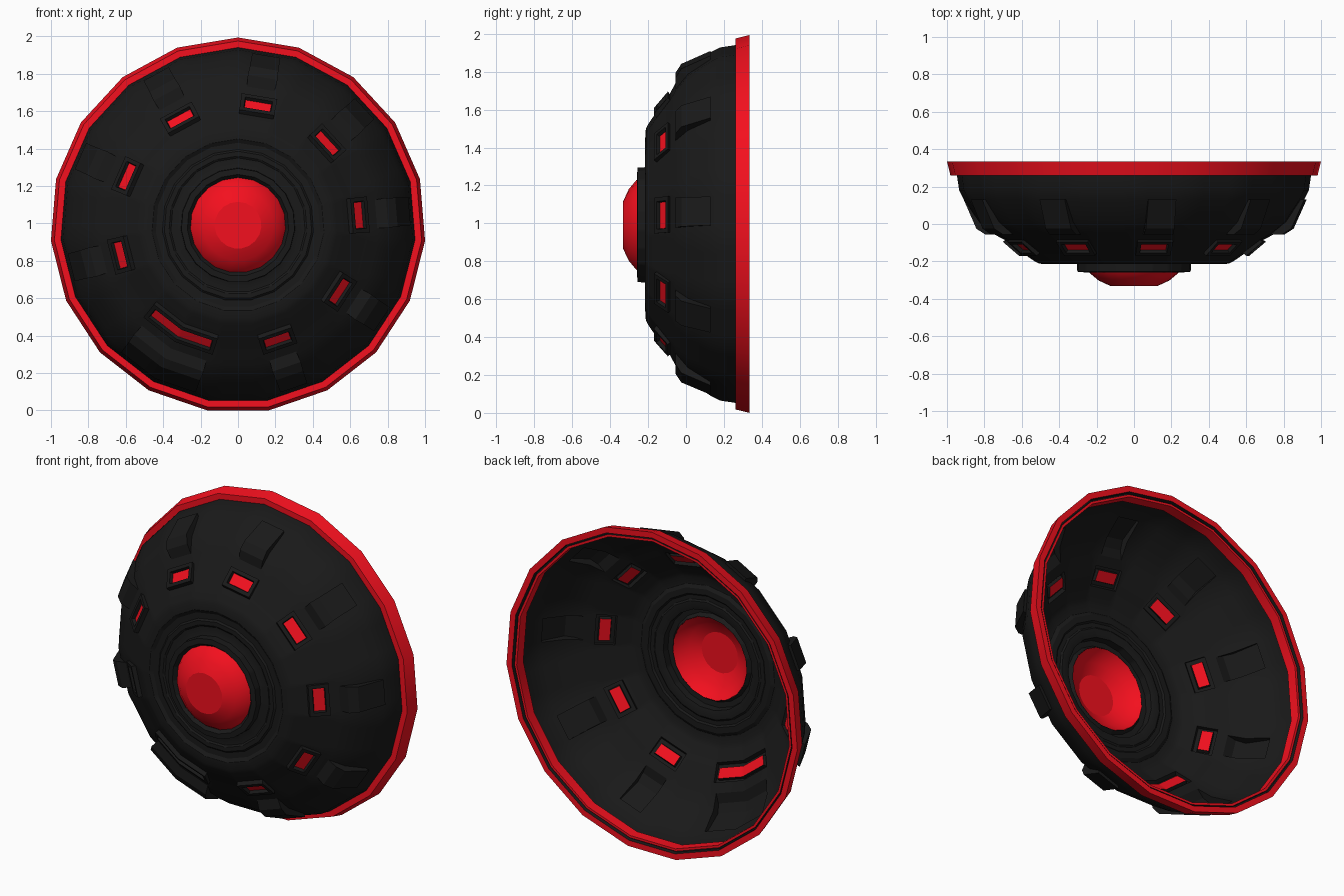
import bpy, bmesh, math

if "Cube" in bpy.data.objects:
    bpy.data.objects.remove(bpy.data.objects["Cube"])

N = 19                       # sides of every ring
STEP = 2 * math.pi / N
COS = math.cos(STEP / 2)
CZ = 0.99                    # height of the dish axis


def material(name, rgb):
    m = bpy.data.materials.new(name)
    m.diffuse_color = (*rgb, 1)
    m.use_nodes = True
    m.node_tree.nodes["Principled BSDF"].inputs["Base Color"].default_value = m.diffuse_color
    return m


BLACK = material("black", (0.01, 0.01, 0.01))
RED = material("red", (0.9, 0.005, 0.013))


def finish(name, bm, angle):
    me = bpy.data.meshes.new(name)
    bm.to_mesh(me)
    bm.free()
    ob = bpy.data.objects.new(name, me)
    bpy.context.collection.objects.link(ob)
    me.materials.append(BLACK)
    me.materials.append(RED)
    bpy.ops.object.select_all(action='DESELECT')
    ob.select_set(True)
    bpy.context.view_layer.objects.active = ob
    bpy.ops.object.shade_smooth_by_angle(angle=math.radians(angle))
    return ob


def lathe(name, profile, mats, closed=False, cap=False, angle=30):
    """Spin (radius, y) points round the y axis; mats gives a material per band."""
    bm = bmesh.new()
    rings = []
    for r, y in profile:
        rings.append([bm.verts.new((r * math.sin(k * STEP), y, CZ + r * math.cos(k * STEP)))
                      for k in range(N)])
    for i in range(len(rings) if closed else len(rings) - 1):
        a, b = rings[i], rings[(i + 1) % len(rings)]
        for k in range(N):
            q = (k + 1) % N
            bm.faces.new((a[k], b[k], b[q], a[q])).material_index = mats[i]
    if cap:
        bm.faces.new(rings[-1][::-1]).material_index = mats[-1]
    if closed:
        bmesh.ops.recalc_face_normals(bm, faces=bm.faces)
    return finish(name, bm, angle)


# Shell rows: facet distance from axis, y, half width of the raised column
ROWS = [(0.94, 0.30, .075), (0.937, 0.26, .075), (0.925, 0.18, .075),
        (0.90, 0.13, .075), (0.82, 0.01, .075), (0.74, -0.055, .075),   # panel rows
        (0.685, -0.085, .095), (0.59, -0.155, .092),                    # window rows
        (0.525, -0.20, .07), (0.50, -0.212, .07), (0.455, -0.215, .06),
        (0.435, -0.203, .06), (0.40, -0.203, .06), (0.39, -0.212, .05),
        (0.365, -0.212, .05), (0.355, -0.205, .05), (0.325, -0.205, .05),
        (0.302, -0.212, .04), (0.300, -0.255, .04), (0.268, -0.258, .04),
        (0.25, -0.235, .04)]
PANEL = {3: (0.92, 0.13), 4: (0.85, -0.025), 5: (0.80, -0.056)}
FRAME = {6: (0.70, -0.095), 7: (0.61, -0.17)}

# Shell: three columns per facet so panels and windows can be raised from it
bm = bmesh.new()
grid = []
for a, y, w in ROWS:
    ring = []
    half = a * math.tan(STEP / 2)
    for k in range(N):
        t = (k + 0.5) * STEP
        for s in (-half, -w, w):
            ring.append(bm.verts.new((a * math.sin(t) + s * math.cos(t), y,
                                      CZ + a * math.cos(t) - s * math.sin(t))))
    grid.append(ring)
cells = {}
for i in range(len(ROWS) - 1):
    for j in range(3 * N):
        q = (j + 1) % (3 * N)
        cells[i, j] = bm.faces.new((grid[i][j], grid[i + 1][j], grid[i + 1][q], grid[i][q]))
bm.normal_update()


def raise_faces(faces, targets):
    """Lift a patch so each of its rows reaches its target radius and y."""
    bmesh.ops.inset_region(bm, faces=faces, thickness=0.0006, depth=0, use_even_offset=True)
    for v in {v for f in faces for v in f.verts}:
        row = min(targets, key=lambda r: abs(ROWS[r][1] - v.co.y))
        k = targets[row][0] / ROWS[row][0]
        v.co = (v.co.x * k, targets[row][1], CZ + (v.co.z - CZ) * k)
    bm.normal_update()


# One panel and window on every second facet, one pair stretched over two facets
groups = [[3 * k + 1] for k in (0, 2, 4, 6, 8, 13, 15, 17)]
groups.append([31, 32, 33, 34])
for cols in groups:
    raise_faces([cells[i, j] for i in (3, 4) for j in cols], PANEL)
    window = [cells[6, j] for j in cols]
    raise_faces(window, FRAME)
    bmesh.ops.inset_region(bm, faces=window, thickness=0.022, depth=0, use_even_offset=True)
    bm.normal_update()
    bmesh.ops.inset_region(bm, faces=window, thickness=0.004, depth=-0.02, use_even_offset=True)
    for f in window:
        f.material_index = 1
finish("dish_shell", bm, 28)

# Rim band with a dark groove on its back
lathe("rim", [(0.985, 0.26), (1.0035, 0.335), (0.967, 0.335), (0.965, 0.31),
              (0.957, 0.31), (0.955, 0.325), (0.94, 0.325), (0.94, 0.26)],
      [1, 1, 0, 0, 0, 1, 1, 1], closed=True)

# Centre dome with a flat tip
lathe("centre_dome", [(0.256, -0.235), (0.238, -0.262), (0.19, -0.302), (0.125, -0.332)],
      [1, 1, 1, 1], cap=True, angle=24)
